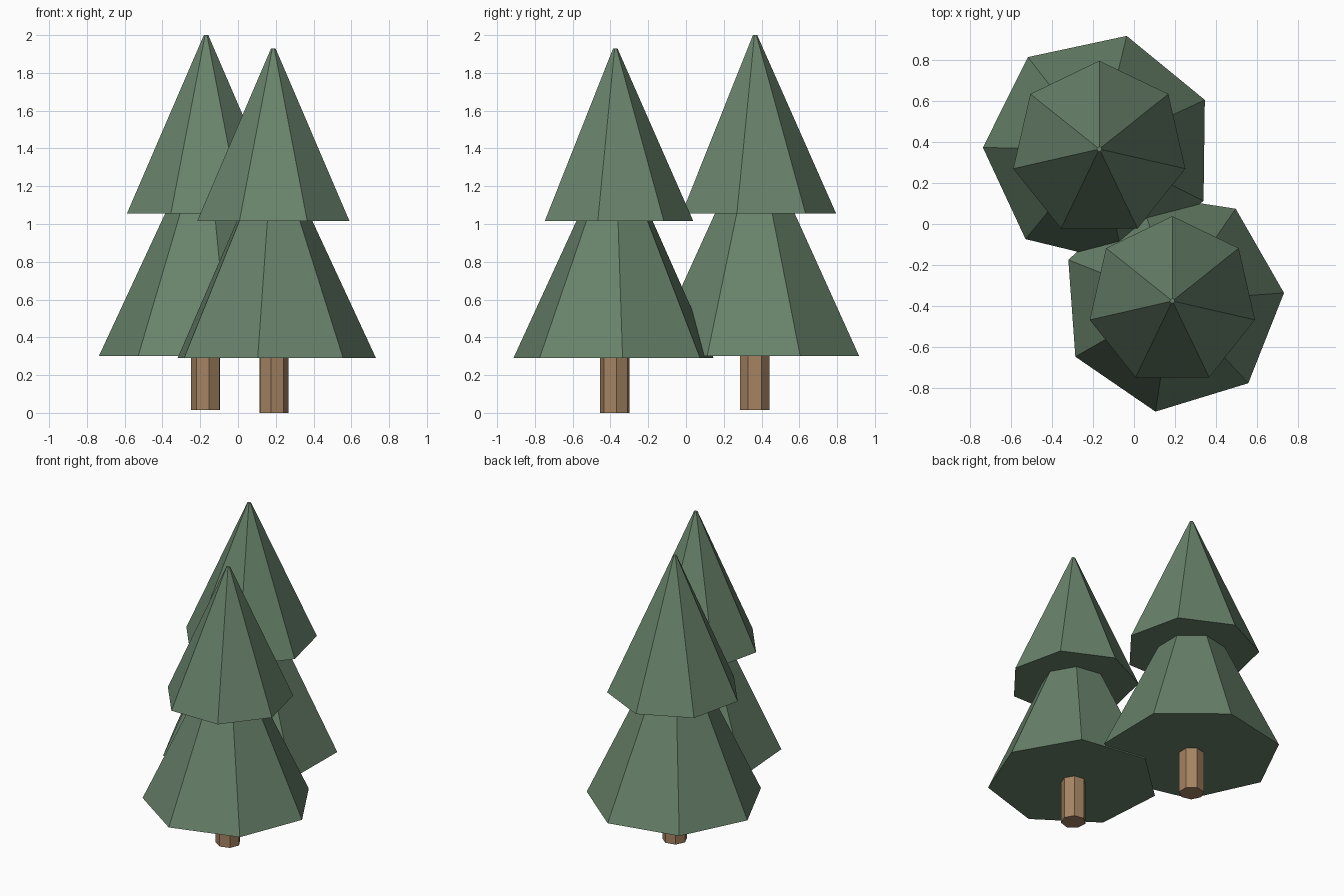
import bpy
import math

if "Cube" in bpy.data.objects:
    bpy.data.objects.remove(bpy.data.objects["Cube"])


def material(name, rgb):
    m = bpy.data.materials.new(name)
    m.diffuse_color = (*rgb, 1.0)
    m.use_nodes = True
    m.node_tree.nodes["Principled BSDF"].inputs["Base Color"].default_value = m.diffuse_color
    return m


GREEN = material("pine_green", (0.140, 0.225, 0.147))
BROWN = material("bark_brown", (0.376, 0.227, 0.125))


def tapered(name, x, y, z0, z1, r0, r1, turn, mat):
    """Seven-sided flat-shaded frustum between two heights."""
    bpy.ops.mesh.primitive_cone_add(
        vertices=7, radius1=r0, radius2=r1, depth=z1 - z0,
        location=(x, y, (z0 + z1) / 2), rotation=(0, 0, math.radians(turn)))
    ob = bpy.context.object
    ob.name = name
    ob.data.materials.append(mat)


def tree(name, x, y, base, skirt, tier, top, r_skirt, r_tier, turn):
    # Trunk, sunk a little into the lower branches
    tapered(name + "_trunk", x, y, base, skirt + 0.03, 0.08, 0.08, turn, BROWN)
    # Lower branches, ending hidden inside the upper ones
    rise = tier + 0.05 - skirt
    tapered(name + "_lower_branches", x, y, skirt, skirt + rise,
            r_skirt, r_skirt - 0.465 * rise, turn, GREEN)
    # Upper branches with a tiny blunt tip
    tapered(name + "_upper_branches", x, y, tier, top, r_tier, 0.012, 0, GREEN)


tree("back_tree", -0.169, 0.365, 0.015, 0.302, 1.055, 2.0, 0.567, 0.43, -13.6)
tree("front_tree", 0.187, -0.375, 0.0, 0.29, 1.017, 1.93, 0.545, 0.413, 17.0)
